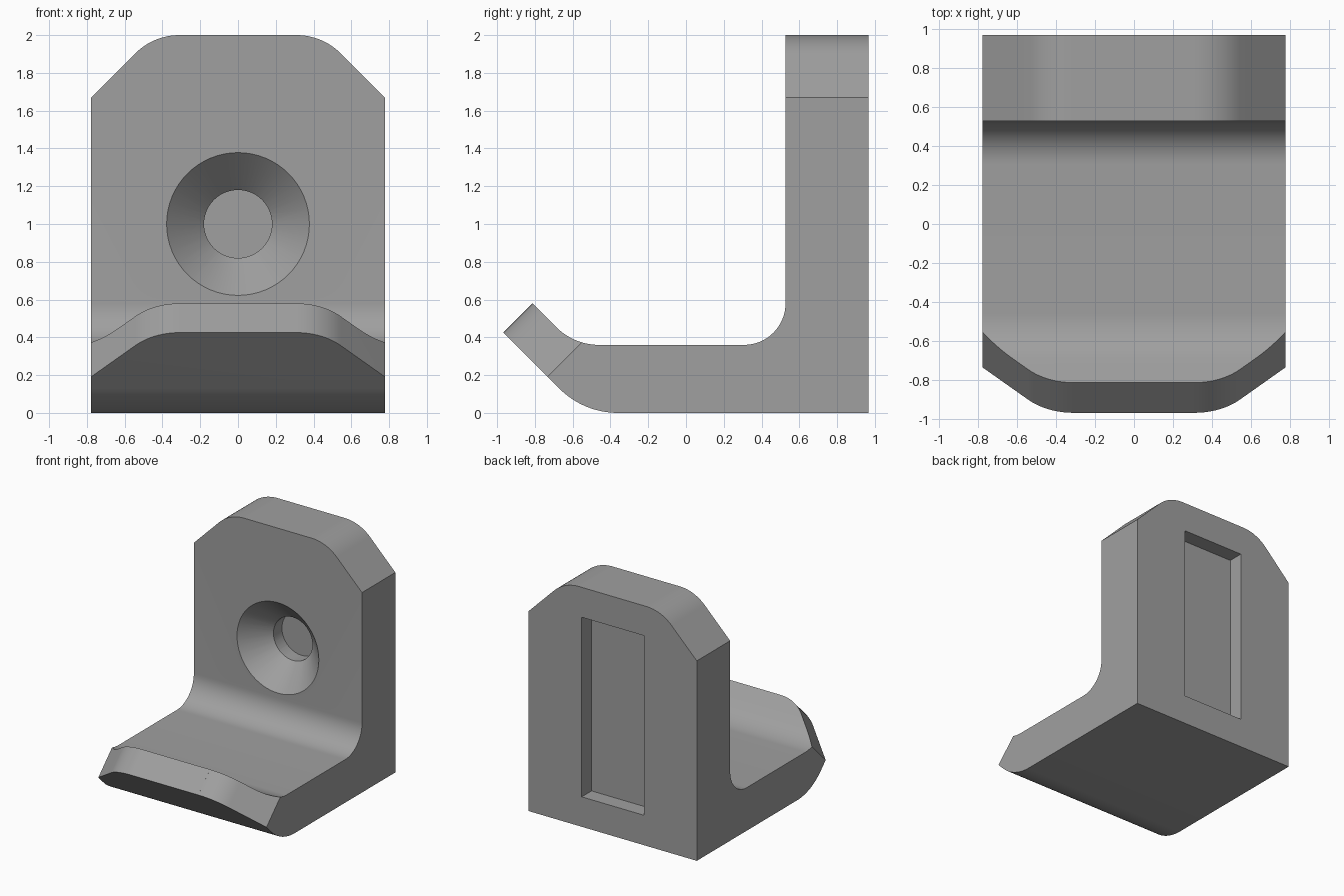
import bpy, bmesh, math
from mathutils import Vector, Matrix

if "Cube" in bpy.data.objects:
    bpy.data.objects.remove(bpy.data.objects["Cube"])

HALF_W, R2 = 0.777, math.sqrt(0.5)

grey = bpy.data.materials.new("mid grey")
grey.diffuse_color = (0.35, 0.35, 0.35, 1)
grey.use_nodes = True
grey.node_tree.nodes["Principled BSDF"].inputs["Base Color"].default_value = grey.diffuse_color


def arc(cx, cy, r, a0, a1, n=16):
    """Points on an arc, angles in degrees."""
    return [(cx + r * math.cos(math.radians(a0 + (a1 - a0) * i / n)),
             cy + r * math.sin(math.radians(a0 + (a1 - a0) * i / n))) for i in range(n + 1)]


def prism(name, points, origin, u, v, w, depth):
    """Extrude a 2D outline, drawn on axes u and v, by depth along w."""
    origin, u, v, w = map(Vector, (origin, u, v, w))
    bm = bmesh.new()
    face = bm.faces.new([bm.verts.new(origin + u * a + v * b) for a, b in points])
    ext = bmesh.ops.extrude_face_region(bm, geom=[face])
    bmesh.ops.translate(bm, vec=w * depth,
                        verts=[e for e in ext["geom"] if isinstance(e, bmesh.types.BMVert)])
    bmesh.ops.recalc_face_normals(bm, faces=bm.faces)
    return add_object(name, bm)


def add_object(name, bm):
    mesh = bpy.data.meshes.new(name)
    bm.to_mesh(mesh)
    bm.free()
    mesh.materials.append(grey)
    obj = bpy.data.objects.new(name, mesh)
    bpy.context.collection.objects.link(obj)
    return obj


def cone_cutter(name, r_front, r_back, y0, y1):
    bm = bmesh.new()
    turn = Matrix.Translation((0, (y0 + y1) / 2, 1)) @ Matrix.Rotation(-math.pi / 2, 4, 'X')
    bmesh.ops.create_cone(bm, cap_ends=True, segments=64, radius1=r_front,
                          radius2=r_back, depth=y1 - y0, matrix=turn)
    return add_object(name, bm)


# Bracket body: side profile (y, z) with upright wall, floor and angled lip
t_in, t_out = 0.32, 0.44
k = math.tan(math.radians(22.5))
profile = [(0.967, 0), (0.967, 2), (0.527, 2)]
profile += arc(0.307, 0.58, 0.22, 0, -90)
profile += arc(-0.593 + t_in * k, 0.36 + t_in, t_in, -90, -135)
profile += [(-0.813, 0.58), (-0.967, 0.425)]
profile += arc(-0.542 + t_out * k, t_out, t_out, -135, -90)
body = prism("bracket", profile, (-HALF_W, 0, 0), (0, 1, 0), (0, 0, 1), (1, 0, 0), 2 * HALF_W)

# Rounded chamfer waste: (distance from centre, distance in from the edge)
r = 0.33
corner = [(x, -y) for x, y in arc(0.447 - r * k, -r, r, 90, 45)]
corner += [(0.877, 0.43), (0.877, -0.1), (0.447 - r * k, -0.1)]

cutters = []
for side, sx in (("left", -1), ("right", 1)):
    cutters.append(prism(side + "_wall_corner_cutter", corner, (0, 0.4, 0 + 2),
                         (sx, 0, 0), (0, 0, -1), (0, 1, 0), 0.7))
    cutters.append(prism(side + "_lip_corner_cutter", corner,
                         (0, -0.967 - 0.1 * R2, 0.425 - 0.1 * R2),
                         (sx, 0, 0), (0, R2, -R2), (0, R2, R2), 0.42))

# Countersunk screw hole and rear pocket
cutters.append(cone_cutter("countersink_cutter", 0.398, 0.178, 0.507, 0.727))
cutters.append(cone_cutter("screw_hole_cutter", 0.18, 0.18, 0.6, 1.1))
cutters.append(prism("rear_pocket_cutter",
                     [(-0.287, 0.25), (0.287, 0.25), (0.287, 1.75), (-0.287, 1.75)],
                     (0, 0.837, 0), (1, 0, 0), (0, 0, 1), (0, 1, 0), 0.3))

for c in cutters:
    mod = body.modifiers.new(c.name, 'BOOLEAN')
    mod.operation, mod.solver, mod.object = 'DIFFERENCE', 'EXACT', c

# Apply the cuts, then remove the cutters
bpy.context.view_layer.objects.active = body
body.select_set(True)
for m in list(body.modifiers):
    bpy.ops.object.modifier_apply(modifier=m.name)
for c in cutters:
    bpy.data.objects.remove(c)
bpy.ops.object.shade_smooth_by_angle(angle=math.radians(30))
